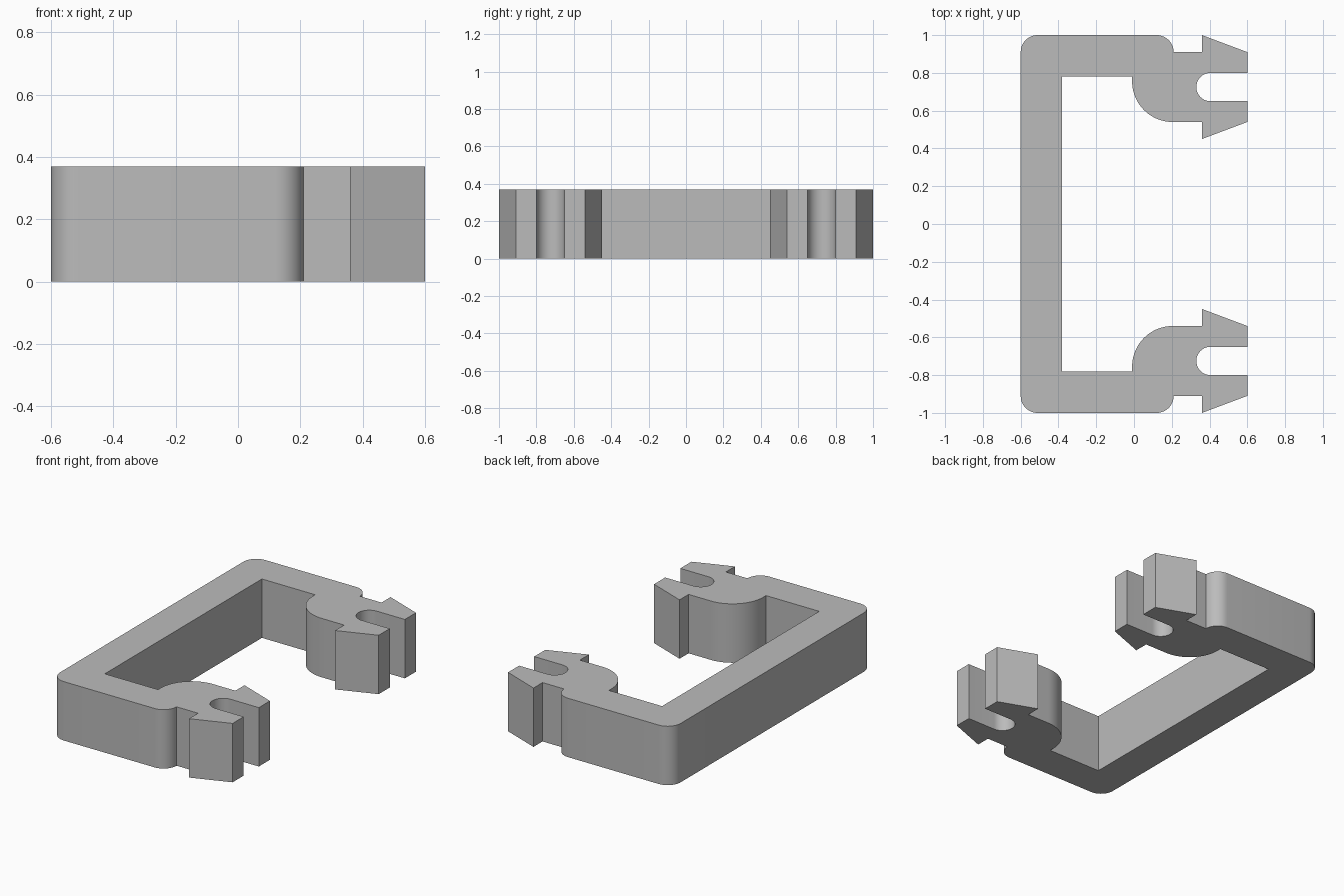
import bpy, bmesh, math

if "Cube" in bpy.data.objects:
    bpy.data.objects.remove(bpy.data.objects["Cube"])

HEIGHT = 0.37


def arc(cx, cy, r, start, end, n=12):
    """Points along an arc, angles in degrees."""
    return [(cx + r * math.cos(math.radians(start + (end - start) * i / n)),
             cy + r * math.sin(math.radians(start + (end - start) * i / n)))
            for i in range(n + 1)]


# Upper half of the outline, from the outer left side round to the inner wall
half = arc(-0.51, 0.91, 0.09, 180, 90)                    # rounded back corner
half += arc(0.12, 0.91, 0.09, 90, 0)                      # rounded shoulder
half += [(0.36, 0.91), (0.36, 1.0), (0.6, 0.91), (0.6, 0.80)]   # outer barb
half += arc(0.405, 0.725, 0.075, 90, 270, 20)             # slot between prongs
half += [(0.6, 0.65), (0.6, 0.54), (0.36, 0.45), (0.36, 0.54)]  # inner barb
half += arc(0.205, 0.755, 0.215, 270, 180, 18)            # round knuckle
half += [(-0.01, 0.78), (-0.38, 0.78)]                    # inside corner

# Mirror into the full outline and extrude upward
outline = half + [(x, -y) for x, y in reversed(half)]
bm = bmesh.new()
face = bm.faces.new([bm.verts.new((x, y, 0)) for x, y in outline])
top = bmesh.ops.extrude_face_region(bm, geom=[face], use_keep_orig=True)
bmesh.ops.translate(bm, vec=(0, 0, HEIGHT),
                    verts=[v for v in top["geom"] if isinstance(v, bmesh.types.BMVert)])
bmesh.ops.recalc_face_normals(bm, faces=bm.faces)
bmesh.ops.triangulate(bm, faces=[f for f in bm.faces if len(f.verts) > 4])

mesh = bpy.data.meshes.new("snap_clip")
bm.to_mesh(mesh)
bm.free()
clip = bpy.data.objects.new("snap_clip", mesh)
bpy.context.collection.objects.link(clip)

# Plain grey plastic
grey = bpy.data.materials.new("grey plastic")
grey.diffuse_color = (0.5, 0.5, 0.5, 1)
grey.use_nodes = True
grey.node_tree.nodes["Principled BSDF"].inputs["Base Color"].default_value = grey.diffuse_color
mesh.materials.append(grey)

bpy.context.view_layer.objects.active = clip
clip.select_set(True)
bpy.ops.object.shade_smooth_by_angle(angle=math.radians(20))
